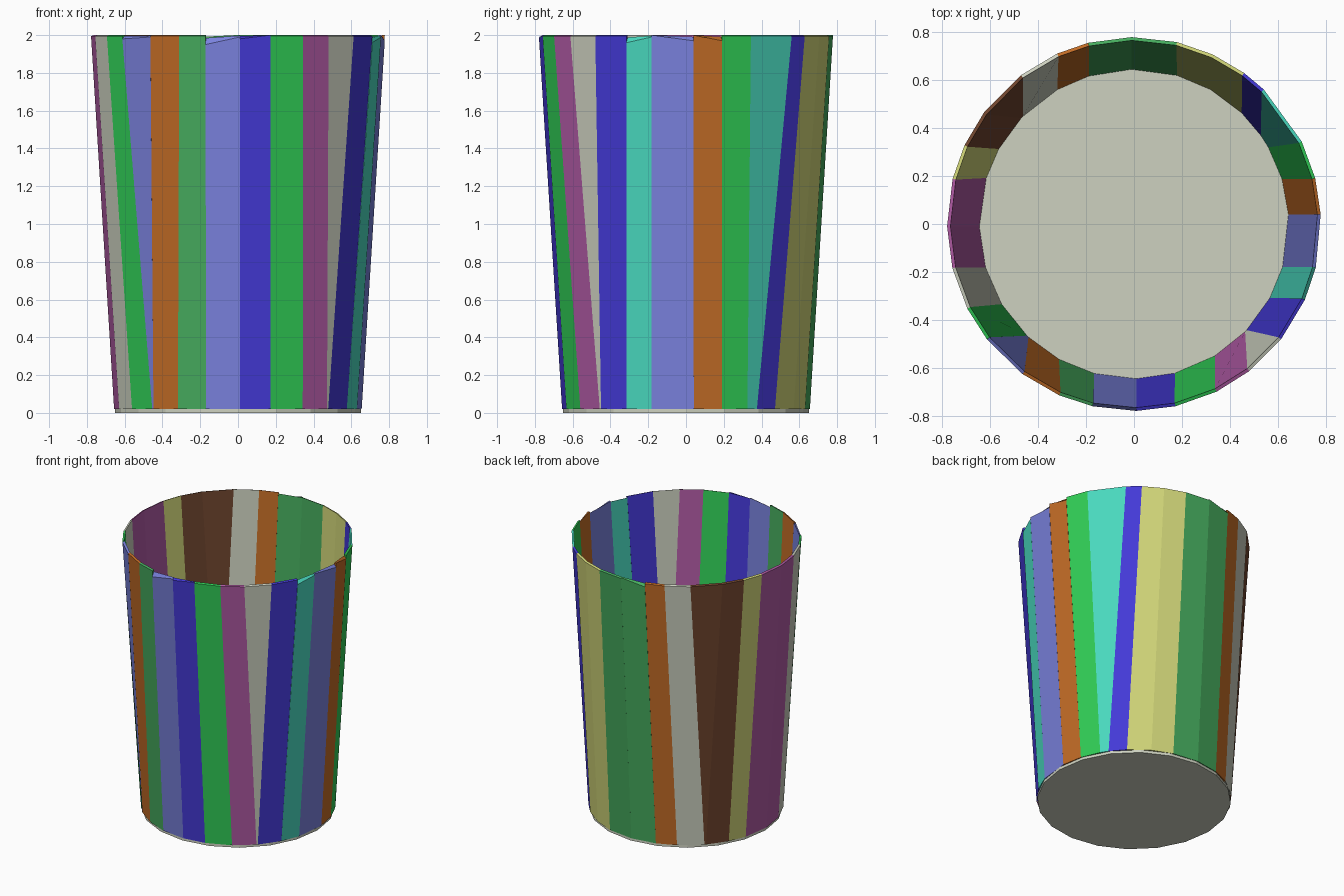
import bpy
import bmesh
from math import cos, sin, radians

cube = bpy.data.objects.get("Cube")
if cube:
    bpy.data.objects.remove(cube, do_unlink=True)


def linear(c):
    c /= 255
    return c / 12.92 if c <= 0.04045 else ((c + 0.055) / 1.055) ** 2.4


def material(name, rgb):
    m = bpy.data.materials.new(name)
    m.use_nodes = True
    col = tuple(linear(c) for c in rgb) + (1.0,)
    m.diffuse_color = col
    bsdf = next(n for n in m.node_tree.nodes if n.type == 'BSDF_PRINCIPLED')
    bsdf.inputs["Base Color"].default_value = col
    return m


MATS = {name: material(name, rgb) for name, rgb in {
    "orange": (194, 108, 38), "bright_green": (48, 205, 86),
    "teal": (73, 216, 190), "blue": (68, 57, 215),
    "olive": (208, 213, 120), "forest_green": (70, 172, 94),
    "pale_grey": (205, 209, 192), "brown": (112, 69, 46),
    "purple": (176, 90, 164), "periwinkle": (122, 130, 222)}.items()}

# Each stave: colour, angle of its first edge at the top and at the bottom
STAVES = [
    ("orange", 2.9, 3.6), ("bright_green", 14.2, 17), ("teal", 26.2, 29.7),
    ("blue", 46, 34.9), ("olive", 53.9, 45.9), ("olive", 65.1, 60.3),
    ("forest_green", 76.7, 73.8), ("forest_green", 90.7, 90.9),
    ("orange", 104.2, 107), ("pale_grey", 114.3, 119.7),
    ("brown", 127.2, 135.9), ("brown", 143.4, 136.8),
    ("olive", 155.1, 151), ("purple", 166, 162.7), ("purple", 180.7, 180.9),
    ("pale_grey", 193.7, 196.4), ("bright_green", 206.9, 211.2),
    ("periwinkle", 218.1, 226.2), ("orange", 233.4, 227),
    ("forest_green", 246.4, 241), ("periwinkle", 257.2, 255.1),
    ("blue", 270.7, 270.9), ("bright_green", 282.8, 285.3),
    ("purple", 296.2, 301.5), ("pale_grey", 308.1, 315.9),
    ("blue", 321.9, 316.7), ("teal", 336.1, 331.4),
    ("periwinkle", 346.5, 343.8)]

# Uneven rims: stave index -> drop of the first and second top corner
DROPS = {0: (0.0, 0.03), 7: (0.0, 0.03), 17: (0.02, 0.01), 20: (0.05, 0.01),
         21: (0.02, 0.0), 26: (0.04, 0.01), 27: (0.0, 0.03)}

TOP_R, BOTTOM_R = 0.778, 0.656
FLOOR_Z, HEIGHT = 0.02, 2.0


def add_object(name, bm, mat):
    bmesh.ops.recalc_face_normals(bm, faces=bm.faces)
    me = bpy.data.meshes.new(name)
    bm.to_mesh(me)
    bm.free()
    me.materials.append(MATS[mat])
    ob = bpy.data.objects.new(name, me)
    bpy.context.collection.objects.link(ob)
    return ob


def polar(r, deg, z):
    return (r * cos(radians(deg)), r * sin(radians(deg)), z)


# Ring of flat, thin, leaning staves
for i, (colour, t0, b0) in enumerate(STAVES):
    _, t1, b1 = STAVES[(i + 1) % len(STAVES)]
    if t1 < t0:
        t1, b1 = t1 + 360, b1 + 360
    d0, d1 = DROPS.get(i, (0.006, 0.006))
    bm = bmesh.new()
    rings = []
    for thick_t, thick_b, k in ((0.0, 0.0, 1.0), (0.014, 0.012, 0.3)):
        rings.append([bm.verts.new(p) for p in (
            polar(BOTTOM_R - thick_b, b0, FLOOR_Z),
            polar(BOTTOM_R - thick_b, b1, FLOOR_Z),
            polar(TOP_R - thick_t, t1, HEIGHT - d1 * k),
            polar(TOP_R - thick_t, t0, HEIGHT - d0 * k))])
    outer, inner = rings
    bm.faces.new(outer)
    bm.faces.new(inner[::-1])
    for j in range(4):
        n = (j + 1) % 4
        bm.faces.new((outer[j], inner[j], inner[n], outer[n]))
    # The tallest inner corners reach the full height
    if i not in DROPS:
        for v in inner[2:]:
            v.co.z = HEIGHT
    add_object(f"stave_{i + 1:02d}", bm, colour)

# Thin floor disc under the staves
bm = bmesh.new()
bmesh.ops.create_cone(bm, cap_ends=True, segments=20, radius1=0.652,
                      radius2=0.652, depth=FLOOR_Z)
bmesh.ops.translate(bm, verts=bm.verts, vec=(0, 0, FLOOR_Z / 2))
add_object("floor_disc", bm, "pale_grey")
